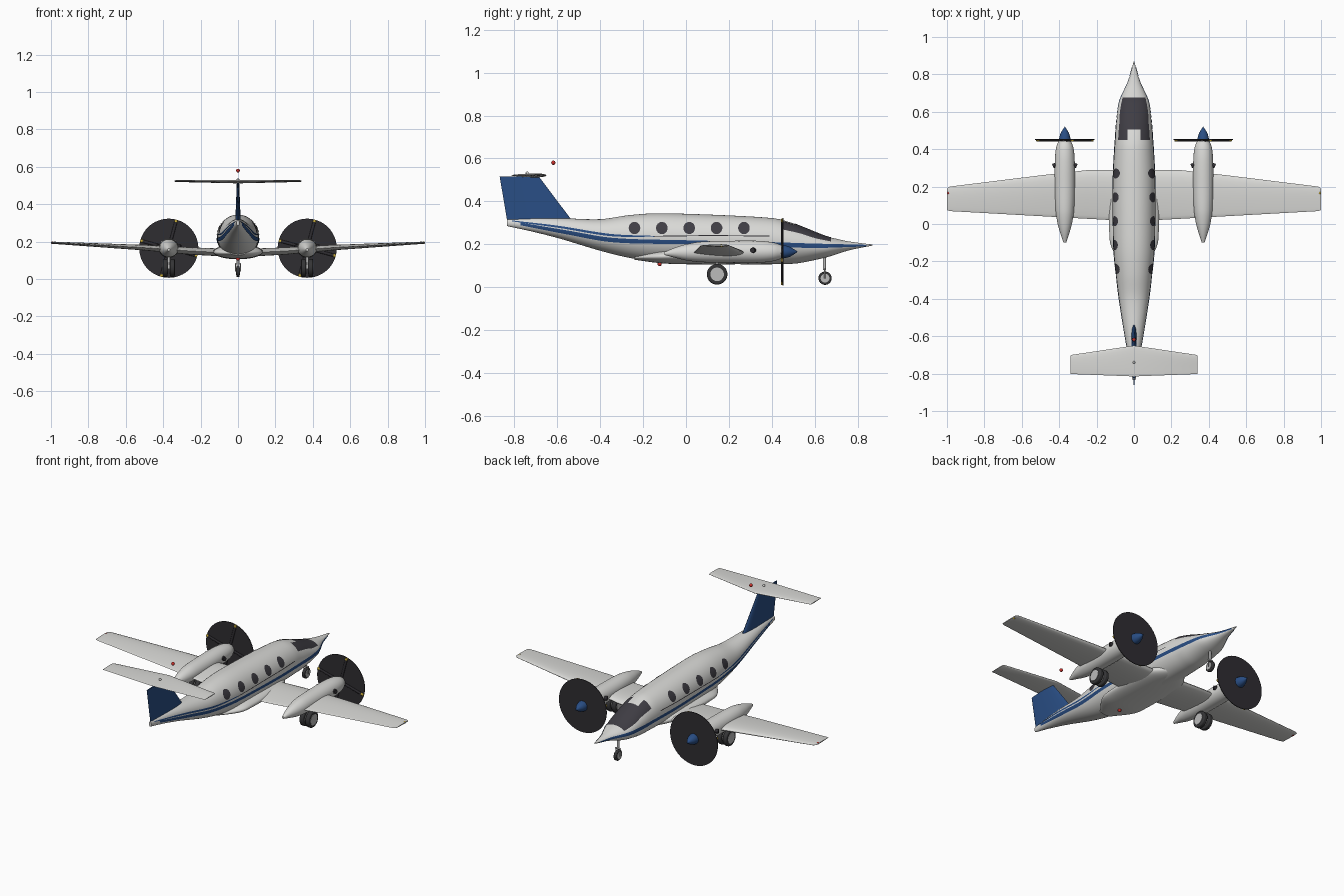
import bpy, bmesh
from math import sin, cos, pi, asin, acos, sqrt, radians
from mathutils import Matrix, Vector

if "Cube" in bpy.data.objects:
    bpy.data.objects.remove(bpy.data.objects["Cube"])


def material(name, r, g, b):
    m = bpy.data.materials.new(name)
    m.use_nodes = True
    m.diffuse_color = (r, g, b, 1)
    node = m.node_tree.nodes["Principled BSDF"]
    node.inputs["Base Color"].default_value = (r, g, b, 1)
    return m


WHITE = material("white_paint", .7, .7, .68)
BLUE = material("blue_paint", .022, .075, .23)
DARK = material("dark_propeller", .028, .026, .031)
GLASS = material("dark_glass", .05, .047, .058)
TYRE = material("black_rubber", .035, .035, .037)
HUB = material("grey_metal", .5, .5, .5)
RED = material("red_lamp", .6, .03, .025)
YELLOW = material("yellow_tip", .6, .42, .04)


def finish(name, bm, mat, angle=35):
    mesh = bpy.data.meshes.new(name)
    bm.to_mesh(mesh)
    bm.free()
    mesh.materials.append(mat)
    mesh.shade_smooth()
    mesh.set_sharp_from_angle(angle=radians(angle))
    ob = bpy.data.objects.new(name, mesh)
    bpy.context.collection.objects.link(ob)
    return ob


def curve(pts, t):
    """Smooth interpolation of tuples keyed by their first value."""
    t = min(max(t, pts[0][0]), pts[-1][0])
    n = len(pts)
    i = max(k for k in range(n - 1) if pts[k][0] <= t)

    def slope(k, c):
        a, b = pts[max(k - 1, 0)], pts[min(k + 1, n - 1)]
        return (b[c] - a[c]) / (b[0] - a[0])
    p, q = pts[i], pts[i + 1]
    d = q[0] - p[0]
    s = (t - p[0]) / d
    e = s * s * (3 - 2 * s)
    return [p[c] + (q[c] - p[c]) * e + d * s * (1 - s) *
            ((1 - s) * slope(i, c) - s * slope(i + 1, c)) for c in range(1, len(p))]


def loft(name, rings, mat):
    bm = bmesh.new()
    vs = [[bm.verts.new(p) for p in r] for r in rings]
    n = len(vs[0])
    for a, b in zip(vs, vs[1:]):
        for i in range(n):
            j = (i + 1) % n
            bm.faces.new((a[i], a[j], b[j], b[i]))
    bm.faces.new(vs[0])
    bm.faces.new(vs[-1])
    bmesh.ops.recalc_face_normals(bm, faces=bm.faces)
    return finish(name, bm, mat)


def body(name, pts, mat, cx=0, steps=60, sides=40):
    """Oval body along y from (y, half width, bottom, top) stations."""
    rings = []
    for k in range(steps + 1):
        y = pts[0][0] + (pts[-1][0] - pts[0][0]) * k / steps
        w, lo, hi = curve(pts, y)
        rings.append([(cx + w * cos(2 * pi * i / sides), y,
                       (lo + hi) / 2 + (hi - lo) / 2 * sin(2 * pi * i / sides))
                      for i in range(sides)])
    return loft(name, rings, mat)


def airfoil(lead, trail, thick, n=24):
    out = []
    for i in range(n):
        a = 2 * pi * i / n
        out.append(((lead + trail) / 2 + (lead - trail) / 2 * cos(a),
                    thick / 2 * sin(a) * (.85 + .4 * cos(a))))
    return out


def surface(name, stations, mat):
    """Full-span wing from (x, lead, trail, z, thickness) stations."""
    full = [(-s[0],) + s[1:] for s in reversed(stations)] + stations
    return loft(name, [[(x, y, z + h) for y, h in airfoil(a, b, t)]
                       for x, a, b, z, t in full], mat)


def rod(name, centre, axis, r1, r2, length, mat, seg=32):
    bm = bmesh.new()
    rot = Vector(axis).to_track_quat("Z", "Y").to_matrix().to_4x4()
    bmesh.ops.create_cone(bm, cap_ends=True, segments=seg, radius1=r1, radius2=r2,
                          depth=length, matrix=Matrix.Translation(centre) @ rot)
    return finish(name, bm, mat)


def ball(name, centre, r, mat):
    bm = bmesh.new()
    bmesh.ops.create_uvsphere(bm, u_segments=16, v_segments=10, radius=r,
                              matrix=Matrix.Translation(centre))
    return finish(name, bm, mat, 60)


# Fuselage
HULL = [(-.835, .008, .285, .315), (-.72, .027, .26, .322), (-.59, .05, .227, .322),
        (-.4, .08, .17, .317), (-.27, .096, .138, .335), (-.15, .108, .12, .344),
        (0, .112, .112, .342), (.25, .112, .107, .332), (.41, .104, .107, .321),
        (.46, .1, .108, .31), (.525, .096, .112, .288), (.65, .08, .138, .238),
        (.7, .06, .153, .226), (.76, .032, .172, .213), (.868, .002, .194, .199)]
body("fuselage", HULL, WHITE, steps=90, sides=48)


def section(y):
    w, lo, hi = curve(HULL, y)
    return w, (lo + hi) / 2, (hi - lo) / 2


def angle_at(y, z):
    w, c, h = section(y)
    return asin(min(max((z - c) / h, -1), 1))


def on_hull(y, a, side, off=.002):
    w, c, h = section(y)
    return Vector((side * (w + off) * cos(a), y, c + (h + off) * sin(a)))


def patch(name, f, nu, nv, mat):
    """Thin painted plate on both flanks; f(u, v) gives y and section angle."""
    for side, label in ((1, "left"), (-1, "right")):
        bm = bmesh.new()
        g = [[bm.verts.new(on_hull(*f(i / nu, j / nv), side)) for j in range(nv + 1)]
             for i in range(nu + 1)]
        for i in range(nu):
            for j in range(nv):
                bm.faces.new((g[i][j], g[i + 1][j], g[i + 1][j + 1], g[i][j + 1]))
        bm.normal_update()
        for face in bm.faces:
            m = face.calc_center_median()
            if face.normal.dot(m - Vector((0, m.y, section(m.y)[1]))) < 0:
                face.normal_flip()
        finish(label + "_" + name, bm, mat)


def stripe(name, path, mat):
    def f(u, v):
        y = path[0][0] + (path[-1][0] - path[0][0]) * u
        z, w = curve(path, y)
        return y, angle_at(y, z + (v - .5) * w)
    patch(name, f, 70, 3, mat)


# Painted stripes
stripe("lower_stripe", [(-.77, .295, .012), (-.55, .255, .018), (-.34, .22, .02),
                        (0, .21, .018), (.4, .2, .02), (.6, .193, .02),
                        (.84, .194, .006)], BLUE)
stripe("upper_stripe", [(-.81, .308, .004), (-.6, .282, .009), (-.35, .243, .01),
                        (-.15, .237, .004)], BLUE)
stripe("pin_line", [(-.15, .237, .004), (.1, .24, .004), (.39, .238, .004)], DARK)

# Cabin windows
for k in range(5):
    def window(u, v, cy=-.24 + .1275 * k):
        y = cy + .027 * cos(pi * u)
        return y, angle_at(y, .275 + .028 * sin(pi * u) * (2 * v - 1))
    patch("cabin_window_%d" % (k + 1), window, 16, 6, GLASS)

# Windscreen, with a light roof panel left open at the rear
SILL = [(.45, .268), (.53, .25), (.6, .228), (.675, .212)]


def screen(y0, y1, gap):
    def f(u, v):
        y = y0 + (y1 - y0) * u
        a = angle_at(y, curve(SILL, y)[0])
        return y, a + (acos(gap / section(y)[0]) - a) * v
    return f


patch("cockpit_window", screen(.45, .505, .034), 6, 12, GLASS)
patch("windscreen", screen(.505, .675, 0), 16, 14, GLASS)

# Wings, belly fairing and tail
surface("wing", [(.1, .29, .02, .143, .045), (.25, .288, .028, .15, .042),
                 (.5, .26, .042, .168, .032), (.985, .2, .069, .194, .013),
                 (1, .19, .075, .195, .006)], WHITE)
body("belly_fairing", [(-.24, .04, .128, .15), (-.13, .118, .113, .172),
                       (-.05, .132, .108, .182), (.15, .132, .106, .185),
                       (.27, .118, .108, .18), (.36, .06, .112, .16)], WHITE)
fin = [(.29, -.515, -.83, .034), (.325, -.542, -.836, .03), (.515, -.685, -.868, .014)]
loft("tail_fin", [[(h, y, z) for y, h in airfoil(a, b, t)] for z, a, b, t in fin], BLUE)
surface("tailplane", [(0, -.65, -.815, .521, .02), (.335, -.7, -.802, .524, .01),
                      (.34, -.705, -.8, .524, .005)], WHITE)

# Lamps
ball("tailplane_lamp", (0, -.74, .532), .007, WHITE)
ball("upper_beacon", (0, -.618, .58), .01, RED)
ball("lower_beacon", (0, -.123, .108), .01, RED)
ball("left_tip_lamp", (.993, .165, .194), .007, YELLOW)
ball("right_tip_lamp", (-.993, .165, .194), .007, RED)


def wheel(name, x, y, z, r, width):
    tyre = rod(name + "_tyre", (x, y, z), (1, 0, 0), r, r, width, TYRE)
    bevel = tyre.modifiers.new("rounding", "BEVEL")
    bevel.width, bevel.segments = width * .25, 3
    rod(name + "_hub", (x, y, z), (1, 0, 0), r * .66, r * .66, width + .004, HUB)


# Engines, propellers and main gear
PROP_Z = .165
for s, side in ((1, "left"), (-1, "right")):
    x = .37 * s
    body(side + "_nacelle", [(-.1, .007, .15, .164), (-.05, .024, .137, .185),
                             (0, .038, .125, .2), (.07, .049, .117, .212),
                             (.2, .054, .114, .216), (.34, .053, .114, .216),
                             (.41, .046, .122, .208), (.445, .032, .134, .196)],
         WHITE, x)
    rod(side + "_propeller_disc", (x, .452, PROP_Z), (0, 1, 0), .158, .158, .004, DARK, 64)
    for k in range(4):
        a = radians(75 + 90 * k)
        d = Vector((cos(a), 0, sin(a)))
        c = Vector((x, .447, PROP_Z))
        for part, r, length, mat in (("blade", .085, .12, DARK), ("blade_tip", .15, .015, YELLOW)):
            blade = rod("%s_%s_%d" % (side, part, k + 1), c + d * r, d, .008, .008, length, mat, 12)
            for v in blade.data.vertices:
                v.co.y = c.y + (v.co.y - c.y) * .6
    tip = [(.45, .031), (.465, .029), (.485, .023), (.505, .011), (.52, .001)]
    loft(side + "_spinner", [[(x + r * cos(pi * i / 12), y, PROP_Z + r * sin(pi * i / 12))
                              for i in range(24)] for y, r in tip], BLUE)
    for e in (-1, 1):
        rod(side + "_exhaust", (x + e * .05, .315, .172), (e, -.4, 0), .012, .012, .03, DARK, 16)
        wheel(side + "_main_wheel", x + e * .019, .145, .06, .048, .026)
    rod(side + "_main_leg", (x, .145, .1), (0, 0, 1), .008, .008, .09, HUB, 16)
    rod(side + "_main_axle", (x, .145, .06), (1, 0, 0), .007, .007, .04, HUB, 16)

# Nose gear
wheel("nose_wheel", 0, .648, .042, .031, .018)
for e in (-1, 1):
    rod("nose_fork", (e * .014, .647, .062), (0, 0, 1), .003, .003, .045, HUB, 12)
rod("nose_leg", (0, .645, .115), (0, 0, 1), .007, .007, .07, HUB, 16)
rod("nose_crown", (0, .647, .082), (1, 0, 0), .005, .005, .032, HUB, 12)
